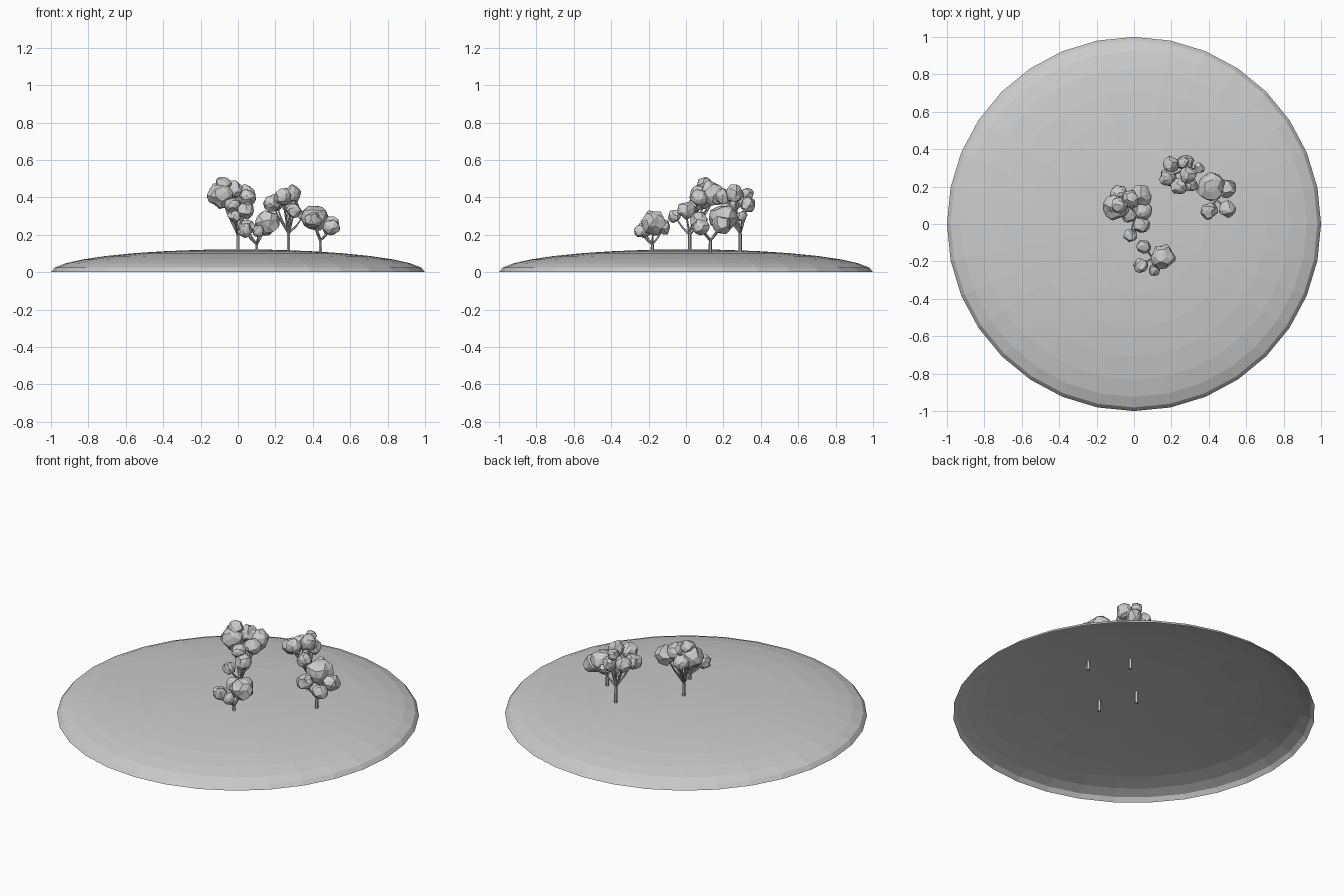
import bpy, bmesh, random
from mathutils import Vector, Matrix

if "Cube" in bpy.data.objects:
    bpy.data.objects.remove(bpy.data.objects["Cube"])

random.seed(4)


def finish(bm, name):
    bmesh.ops.recalc_face_normals(bm, faces=bm.faces)
    me = bpy.data.meshes.new(name)
    bm.to_mesh(me)
    bm.free()
    ob = bpy.data.objects.new(name, me)
    bpy.context.collection.objects.link(ob)
    return ob


def limb(bm, a, b, r1, r2):
    # tapered six-sided stick from a to b
    a, b = Vector(a), Vector(b)
    d = b - a
    m = Matrix.Translation((a + b) / 2) @ d.to_track_quat('Z', 'Y').to_matrix().to_4x4()
    bmesh.ops.create_cone(bm, cap_ends=True, segments=6, radius1=r1, radius2=r2,
                          depth=d.length, matrix=m)


def clump(bm, c, r, detail):
    # faceted, irregular leaf mass
    tilt = Matrix.Rotation(random.uniform(0, 6.28), 4, Vector((random.random(), random.random(), 1)))
    vs = bmesh.ops.create_icosphere(bm, subdivisions=detail, radius=r,
                                    matrix=Matrix.Translation(c) @ tilt)['verts']
    for v in vs:
        v.co = Vector(c) + (v.co - Vector(c)) * random.uniform(0.82, 1.13)


def tree(name, x, y, fork_z, detail, blobs):
    # trunk, forking branches
    bm = bmesh.new()
    fork = Vector((x, y, fork_z))
    limb(bm, (x, y, 0.05), fork, 0.011, 0.008)
    for bx, by, bz, r in blobs:
        end = Vector((bx, by, bz))
        mid = fork.lerp(end, 0.5) + Vector((0, 0, -0.01))
        limb(bm, fork, mid, 0.007, 0.005)
        limb(bm, mid, end, 0.005, 0.003)
    finish(bm, name + "_trunk")
    # foliage
    bm = bmesh.new()
    for bx, by, bz, r in blobs:
        clump(bm, (bx, by, bz), r, detail)
    finish(bm, name + "_leaves")


# hollow shallow mound: upper half of a flattened sphere
bm = bmesh.new()
bmesh.ops.create_uvsphere(bm, u_segments=32, v_segments=16, radius=1)
bmesh.ops.delete(bm, geom=[v for v in bm.verts if v.co.z < -0.01], context='VERTS')
bmesh.ops.scale(bm, vec=(1, 1, 0.122), verts=bm.verts)
finish(bm, "mound")

tree("tall_tree", 0.0, 0.02, 0.20, 2, [
    (-0.095, 0.09, 0.41, 0.068), (-0.08, 0.10, 0.47, 0.042),
    (-0.08, 0.16, 0.40, 0.048), (-0.02, 0.13, 0.44, 0.048),
    (0.035, 0.15, 0.41, 0.058), (0.05, 0.07, 0.40, 0.048),
    (0.04, 0.00, 0.33, 0.046), (-0.02, -0.06, 0.30, 0.036),
    (-0.03, 0.05, 0.36, 0.040)])
tree("back_tree", 0.27, 0.29, 0.21, 2, [
    (0.18, 0.25, 0.37, 0.046), (0.20, 0.32, 0.37, 0.044),
    (0.28, 0.33, 0.36, 0.042), (0.29, 0.26, 0.42, 0.048),
    (0.24, 0.20, 0.40, 0.046), (0.35, 0.30, 0.30, 0.028),
    (0.26, 0.33, 0.42, 0.034), (0.30, 0.21, 0.33, 0.040)])
tree("front_tree", 0.10, -0.18, 0.15, 2, [
    (0.155, -0.175, 0.265, 0.066), (0.035, -0.225, 0.225, 0.040),
    (0.05, -0.12, 0.24, 0.040), (0.11, -0.245, 0.22, 0.033)])
tree("side_tree", 0.44, 0.13, 0.17, 2, [
    (0.41, 0.20, 0.29, 0.075), (0.495, 0.19, 0.25, 0.052),
    (0.40, 0.07, 0.28, 0.046), (0.50, 0.08, 0.24, 0.044)])
